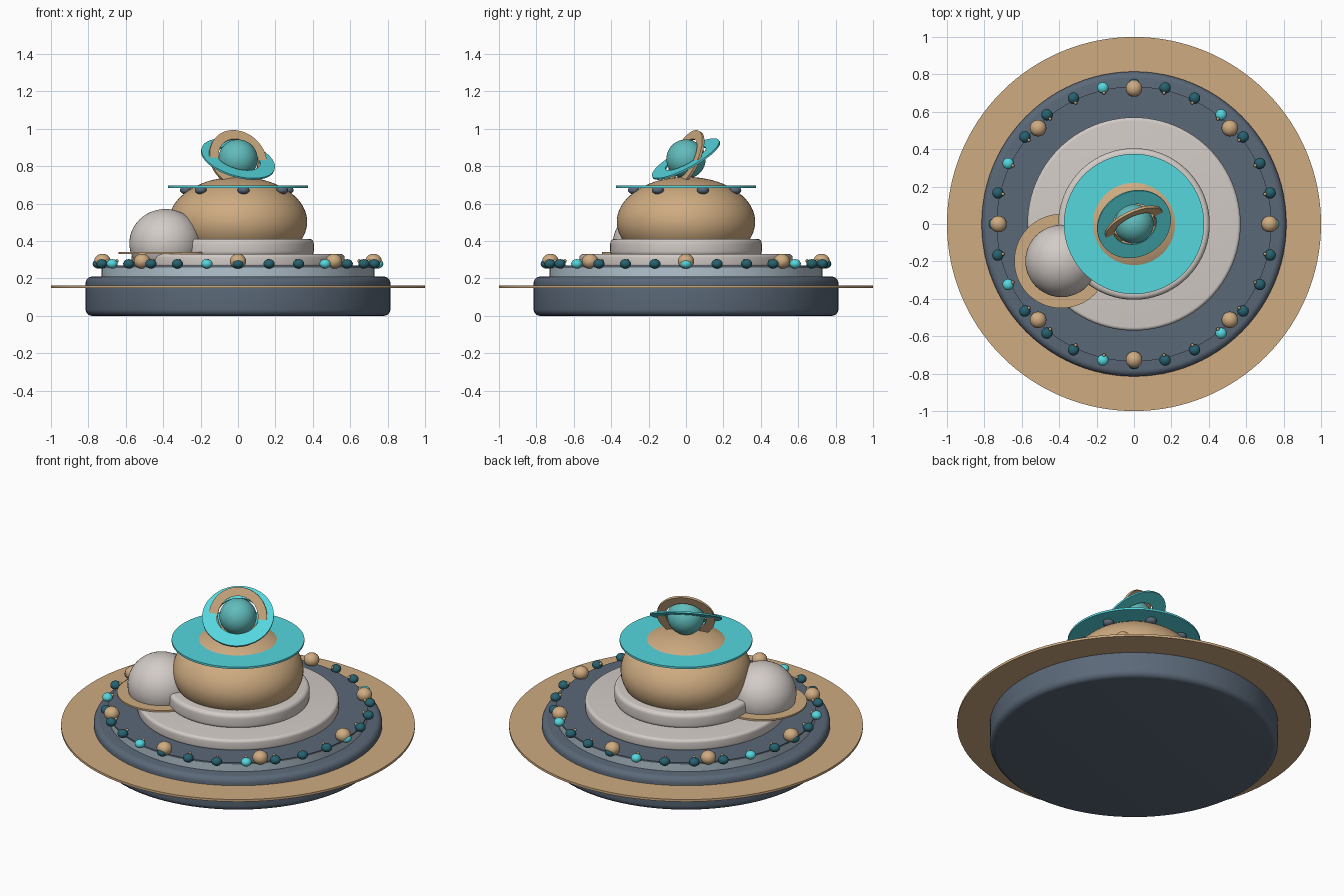
import bpy, bmesh
from math import sin, cos, pi, tau, radians
from mathutils import Vector, Matrix

if "Cube" in bpy.data.objects:
    bpy.data.objects.remove(bpy.data.objects["Cube"])


def material(name, r, g, b):
    m = bpy.data.materials.new(name)
    m.use_nodes = True
    m.diffuse_color = (r, g, b, 1)
    bsdf = m.node_tree.nodes["Principled BSDF"]
    bsdf.inputs["Base Color"].default_value = (r, g, b, 1)
    bsdf.inputs["Roughness"].default_value = 0.6
    return m


brass = material("warm brass", 0.62, 0.41, 0.22)
slate = material("slate blue", 0.105, 0.14, 0.19)
pale = material("pale stone", 0.65, 0.60, 0.57)
ice = material("pale ice blue", 0.45, 0.55, 0.62)
cyan = material("bright cyan", 0.09, 0.68, 0.73)
teal = material("soft teal", 0.12, 0.50, 0.50)
deep = material("deep teal", 0.02, 0.12, 0.16)


def finish(name, bm, mat, loc=(0, 0, 0), rot=None):
    bmesh.ops.recalc_face_normals(bm, faces=bm.faces[:])
    mesh = bpy.data.meshes.new(name)
    bm.to_mesh(mesh)
    bm.free()
    mesh.materials.append(mat)
    ob = bpy.data.objects.new(name, mesh)
    bpy.context.collection.objects.link(ob)
    ob.matrix_world = Matrix.Translation(loc) @ (rot or Matrix()).to_4x4()
    bpy.ops.object.select_all(action='DESELECT')
    ob.select_set(True)
    bpy.context.view_layer.objects.active = ob
    bpy.ops.object.shade_smooth_by_angle(angle=radians(35))
    return ob


def disc(name, mat, radius, z0, z1, bevel=0.0, segments=96):
    """Upright round slab with rounded rims."""
    bm = bmesh.new()
    bmesh.ops.create_cone(bm, cap_ends=True, segments=segments, radius1=radius,
                          radius2=radius, depth=z1 - z0)
    if bevel:
        rims = [e for e in bm.edges if abs(e.verts[0].co.z - e.verts[1].co.z) < 1e-5]
        bmesh.ops.bevel(bm, geom=rims, offset=bevel, segments=5, profile=0.5,
                        affect='EDGES')
    return finish(name, bm, mat, (0, 0, (z0 + z1) / 2))


def ring(name, mat, inner, outer, thick, loc, rot=None, segments=96):
    """Flat washer spun from a rectangular section."""
    bm = bmesh.new()
    h = thick / 2
    section = [bm.verts.new(p) for p in
               ((inner, 0, -h), (outer, 0, -h), (outer, 0, h), (inner, 0, h))]
    edges = [bm.edges.new((section[i], section[(i + 1) % 4])) for i in range(4)]
    bmesh.ops.spin(bm, geom=section + edges, cent=(0, 0, 0), axis=(0, 0, 1),
                   angle=tau, steps=segments, use_merge=True)
    bmesh.ops.remove_doubles(bm, verts=bm.verts[:], dist=1e-5)
    return finish(name, bm, mat, loc, rot)


def ball(name, mat, loc, size, u=48, v=28):
    """Sphere or ellipsoid; size holds the three half axes."""
    bm = bmesh.new()
    bmesh.ops.create_uvsphere(bm, u_segments=u, v_segments=v, radius=1)
    bmesh.ops.scale(bm, vec=size, verts=bm.verts[:])
    return finish(name, bm, mat, loc)


def polar(radius, angle, z):
    return Vector((radius * cos(angle), radius * sin(angle), z))


# Stacked base tiers
disc("base_drum", slate, 0.815, 0.0, 0.21, 0.035)
ring("base_ring", brass, 0.80, 1.0, 0.014, (0, 0, 0.155), segments=128)
disc("band_tier", ice, 0.73, 0.2, 0.258)
disc("deck", slate, 0.735, 0.258, 0.268)
disc("middle_tier", pale, 0.57, 0.26, 0.33, 0.018)
disc("upper_tier", pale, 0.405, 0.32, 0.412, 0.025)

# Large planet dome with its ring and hanging gems
ball("main_dome", brass, (0, 0, 0.503), (0.37, 0.37, 0.24), 64, 40)
ring("main_dome_ring", cyan, 0.215, 0.375, 0.012, (0, 0, 0.69))
for i in range(7):
    ball(f"dome_gem_{i + 1}", slate, polar(0.28, 0.33 + i * tau / 7, 0.672),
         (0.032, 0.032, 0.022), 20, 12)

# Side planet with its ring
ball("side_dome", pale, (-0.388, -0.198, 0.388), (0.193, 0.193, 0.183))
ring("side_dome_ring", brass, 0.18, 0.252, 0.01, (-0.388, -0.198, 0.335))

# Top planet with two tilted rings
centre = Vector((0, 0, 0.838))


def facing(x, y, z):
    return Vector((x, y, z)).to_track_quat('Z', 'Y').to_matrix()


ball("top_planet", teal, centre, (0.105, 0.105, 0.105))
ring("top_planet_wide_ring", cyan, 0.122, 0.203, 0.01, centre, facing(0.25, -0.46, 0.85))
ring("top_planet_steep_ring", brass, 0.115, 0.166, 0.014, centre, facing(0.39, -0.83, 0.4))

# Large ornaments around the deck
for i in range(8):
    ball(f"large_bead_{i + 1}", brass, polar(0.725, i * pi / 4, 0.292),
         (0.044, 0.044, 0.04), 24, 16)

# Small ornaments, every fourth one bright, each with a little cap
for i in range(28):
    a = i * tau / 28
    ball(f"small_bead_{i + 1}", deep if i % 4 else cyan, polar(0.747, a, 0.278),
         (0.03, 0.03, 0.025), 20, 12)
    ball(f"bead_cap_{i + 1}", brass, polar(0.719, a, 0.293),
         (0.009, 0.009, 0.011), 10, 6)
